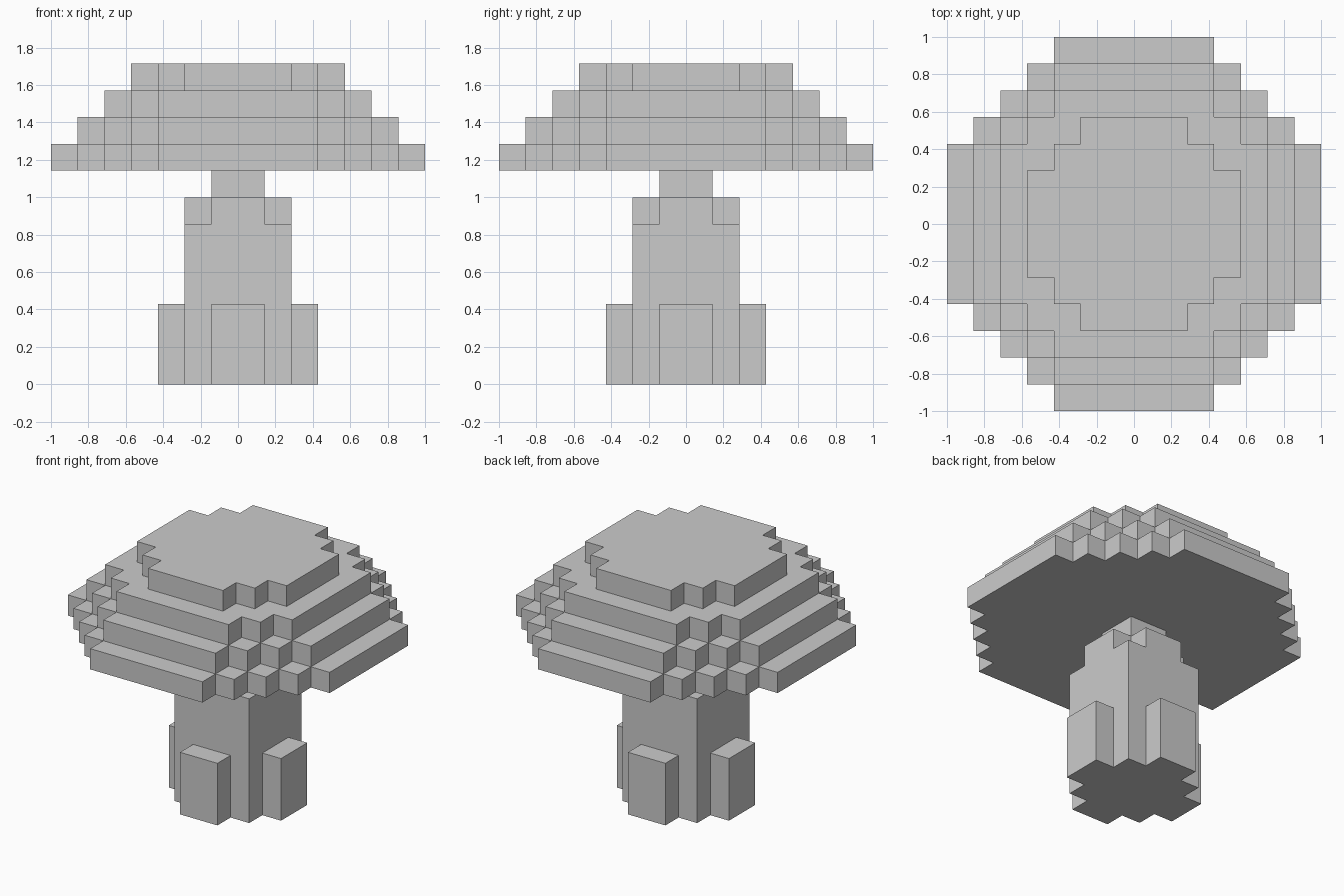
import bpy, bmesh, math
from mathutils import Vector

if "Cube" in bpy.data.objects:
    bpy.data.objects.remove(bpy.data.objects["Cube"])

U = 1 / 7  # size of one block


def layer(z0, z1, corners):
    """Blocks of a four-way symmetric slab; corners are (half x, half y) rectangles."""
    cells = set()
    for hx, hy in corners:
        cells |= {(x, y, z) for x in range(-hx, hx) for y in range(-hy, hy)
                  for z in range(z0, z1)}
    return cells


def build(name, cells):
    """Skin the outside of the blocks and merge flat areas."""
    bm = bmesh.new()
    for c in cells:
        for axis in range(3):
            for side in (0, 1):
                n = list(c)
                n[axis] += 1 if side else -1
                if tuple(n) in cells:
                    continue
                a, b = (axis + 1) % 3, (axis + 2) % 3
                quad = []
                for i, j in ((0, 0), (1, 0), (1, 1), (0, 1)):
                    p = Vector(c)
                    p[axis] += side
                    p[a] += i
                    p[b] += j
                    quad.append(bm.verts.new(p * U))
                bm.faces.new(quad if side else quad[::-1])
    bmesh.ops.remove_doubles(bm, verts=bm.verts, dist=1e-4)
    bmesh.ops.dissolve_limit(bm, angle_limit=math.radians(1),
                             verts=bm.verts, edges=bm.edges)
    mesh = bpy.data.meshes.new(name)
    bm.to_mesh(mesh)
    bm.free()
    obj = bpy.data.objects.new(name, mesh)
    bpy.context.collection.objects.link(obj)
    return obj


# Stem: square trunk with a root block on each side, narrowing to a neck
stem = layer(0, 3, [(3, 1), (1, 3)])
stem |= layer(0, 6, [(2, 2)])
stem |= layer(6, 7, [(2, 1), (1, 2)])
stem |= layer(7, 8, [(1, 1)])
build("stem", stem)

# Cap: four stepped slabs, each with staircase corners
cap = set()
for z, (wide, narrow) in enumerate([(7, 3), (6, 3), (5, 3), (4, 2)], start=8):
    steps = [(wide - i, narrow + i) for i in range(wide - narrow + 1)]
    cap |= layer(z, z + 1, steps)
build("cap", cap)
